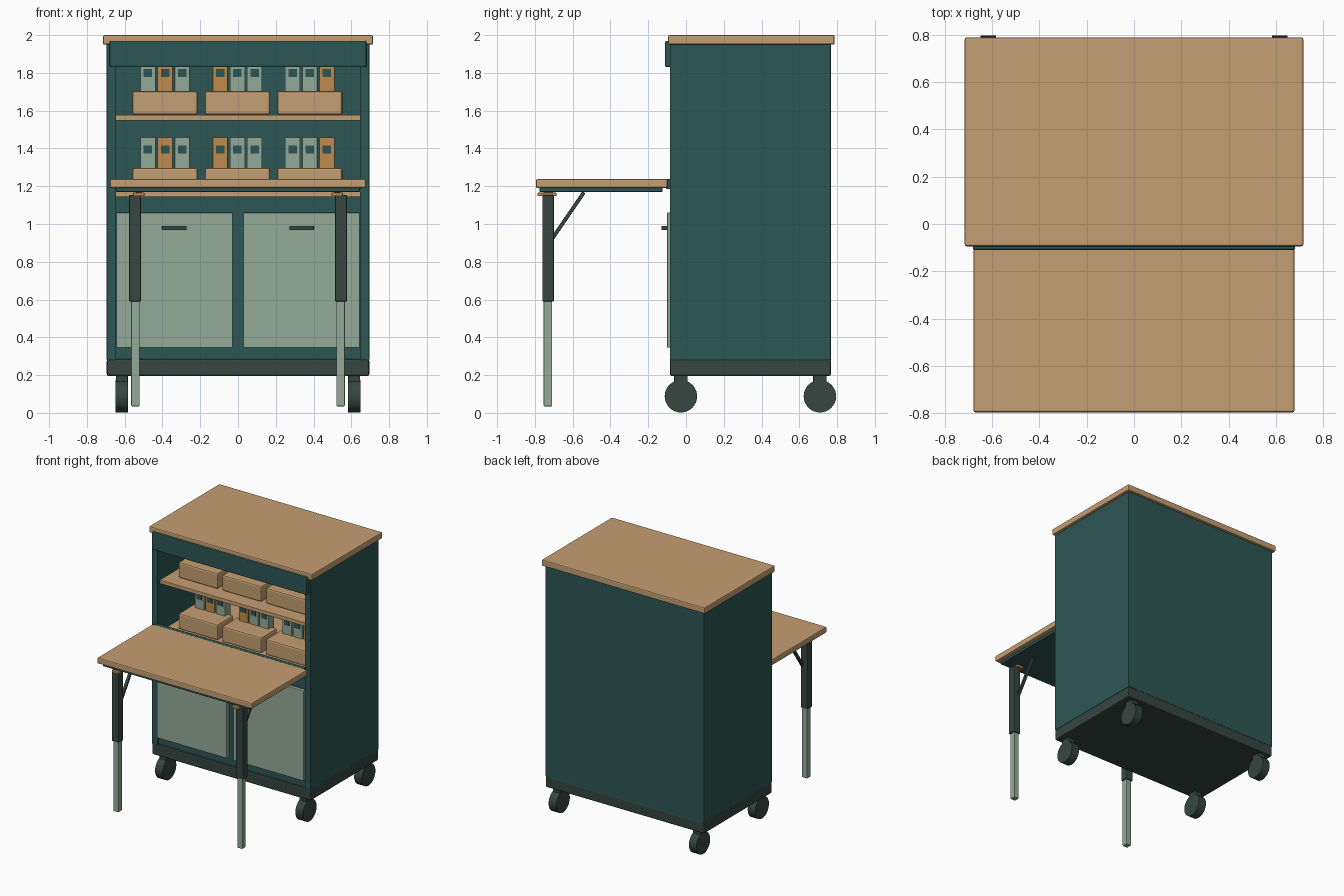
import bpy
import math
from mathutils import Vector

cube = bpy.data.objects.get("Cube")
if cube:
    bpy.data.objects.remove(cube, do_unlink=True)


def material(name, srgb):
    """Make a flat material from an sRGB hex colour."""
    rgb = [int(srgb[i:i + 2], 16) / 255 for i in (0, 2, 4)]
    col = [c / 12.92 if c < 0.04 else ((c + 0.055) / 1.055) ** 2.4 for c in rgb] + [1]
    m = bpy.data.materials.new(name)
    m.use_nodes = True
    m.diffuse_color = col
    bsdf = next(n for n in m.node_tree.nodes if n.type == 'BSDF_PRINCIPLED')
    bsdf.inputs["Base Color"].default_value = col
    return m


TEAL = material("deep teal", "2C5653")
WOOD = material("light wood", "C59F72")
SAGE = material("sage green", "94AA99")
IRON = material("charcoal green", "364641")
AMBER = material("amber", "C08B4C")


def finish(ob, name, mat, bevel):
    ob.name = name
    ob.data.materials.append(mat)
    if bevel:
        mod = ob.modifiers.new("Bevel", 'BEVEL')
        mod.width = bevel
        mod.segments = 2
    return ob


def box(name, x, y, z, mat, bevel=0.0):
    """Box spanning the (low, high) ranges on each axis."""
    lo, hi = Vector((x[0], y[0], z[0])), Vector((x[1], y[1], z[1]))
    bpy.ops.mesh.primitive_cube_add(size=1)
    ob = bpy.context.object
    for v in ob.data.vertices:
        v.co = Vector([c * s for c, s in zip(v.co, hi - lo)])
    ob.location = (lo + hi) / 2
    return finish(ob, name, mat, bevel)


def about(c, width):
    return (c - width / 2, c + width / 2)


# Cabinet shell
FRONT, BACK = -0.085, 0.767
box("base_plinth", (-0.695, 0.695), (FRONT, BACK), (0.195, 0.285), IRON, 0.01)
box("back_panel", (-0.66, 0.66), (0.73, BACK), (0.28, 1.955), TEAL)
box("lower_front_panel", (-0.65, 0.65), (-0.072, -0.03), (0.28, 1.145), TEAL)
box("worktop", (-0.715, 0.715), (-0.094, 0.787), (1.95, 2.0), WOOD, 0.008)
box("top_fascia", (-0.68, 0.68), (-0.11, -0.07), (1.83, 1.97), TEAL, 0.008)
for side, s in (("right", -1), ("left", 1)):
    box(side + "_side_panel", about(s * 0.67, 0.05), (FRONT, BACK), (0.28, 1.955), TEAL, 0.003)

# Doors and handles
for side, s in (("right", -1), ("left", 1)):
    box(side + "_door", about(s * 0.336, 0.615), (-0.1, -0.07), (0.345, 1.06), SAGE, 0.004)
    box(side + "_door_handle", about(s * 0.337, 0.13), (-0.13, -0.098), (0.968, 0.99), IRON, 0.004)

# Shelves with bins and labelled folders behind them
for level, z in (("lower", 1.172), ("upper", 1.578)):
    box(level + "_shelf", (-0.65, 0.65), (-0.055, 0.735), (z - 0.03, z), WOOD, 0.003)
    for group, accent in enumerate((1, 0, 2)):
        cx = (group - 1) * 0.383 - 0.003
        box(f"{level}_bin_{group}", about(cx, 0.345), (0.05, 0.25), (z, z + 0.125), WOOD, 0.012)
        for i in range(3):
            x = cx + (i - 1) * 0.091
            box(f"{level}_folder_{group}_{i}", about(x, 0.08), (0.2, 0.27), (z, z + 0.288),
                AMBER if i == accent else SAGE, 0.003)
            box(f"{level}_folder_label_{group}_{i}", about(x, 0.045), (0.193, 0.201),
                (z + 0.2, z + 0.243), TEAL)

# Fold-out table
box("table_top", (-0.678, 0.678), (-0.795, -0.097), (1.19, 1.237), WOOD, 0.008)
box("table_underside", (-0.645, 0.645), (-0.775, -0.125), (1.17, 1.192), TEAL, 0.004)
box("table_hinge", (-0.65, 0.65), (-0.105, -0.07), (1.185, 1.238), TEAL, 0.004)

# Telescopic table legs with braces
for side, s in (("right", -1), ("left", 1)):
    box(side + "_leg_sleeve", about(s * 0.545, 0.063), about(-0.73, 0.06), (0.59, 1.153), IRON, 0.005)
    box(side + "_leg_tube", about(s * 0.543, 0.045), about(-0.731, 0.045), (0.035, 0.6), SAGE, 0.004)
    box(side + "_leg_pivot", about(s * 0.525, 0.06), (-0.787, -0.685), (1.147, 1.166), AMBER, 0.004)
    box(side + "_leg_mount", about(s * 0.525, 0.03), about(-0.73, 0.05), (1.15, 1.175), IRON)
    a, b = Vector((0, -0.71, 0.92)), Vector((0, -0.54, 1.168))
    d = b - a
    brace = box(side + "_leg_brace", about(s * 0.525, 0.022), about((a.y + b.y) / 2, 0.02),
                about((a.z + b.z) / 2, d.length), IRON, 0.003)
    brace.rotation_euler.x = -math.atan2(d.y, d.z)

# Casters
for side, s in (("right", -1), ("left", 1)):
    for end, y in (("front", -0.027), ("rear", 0.709)):
        bpy.ops.mesh.primitive_cylinder_add(vertices=32, radius=0.086, depth=0.066,
                                            location=(s * 0.615, y, 0.088),
                                            rotation=(0, math.pi / 2, 0))
        finish(bpy.context.object, f"{end}_{side}_wheel", IRON, 0)
        bpy.ops.object.shade_smooth_by_angle()
        box(f"{end}_{side}_caster_stem", about(s * 0.615, 0.064), about(y, 0.072), (0.1, 0.2), IRON, 0.004)
